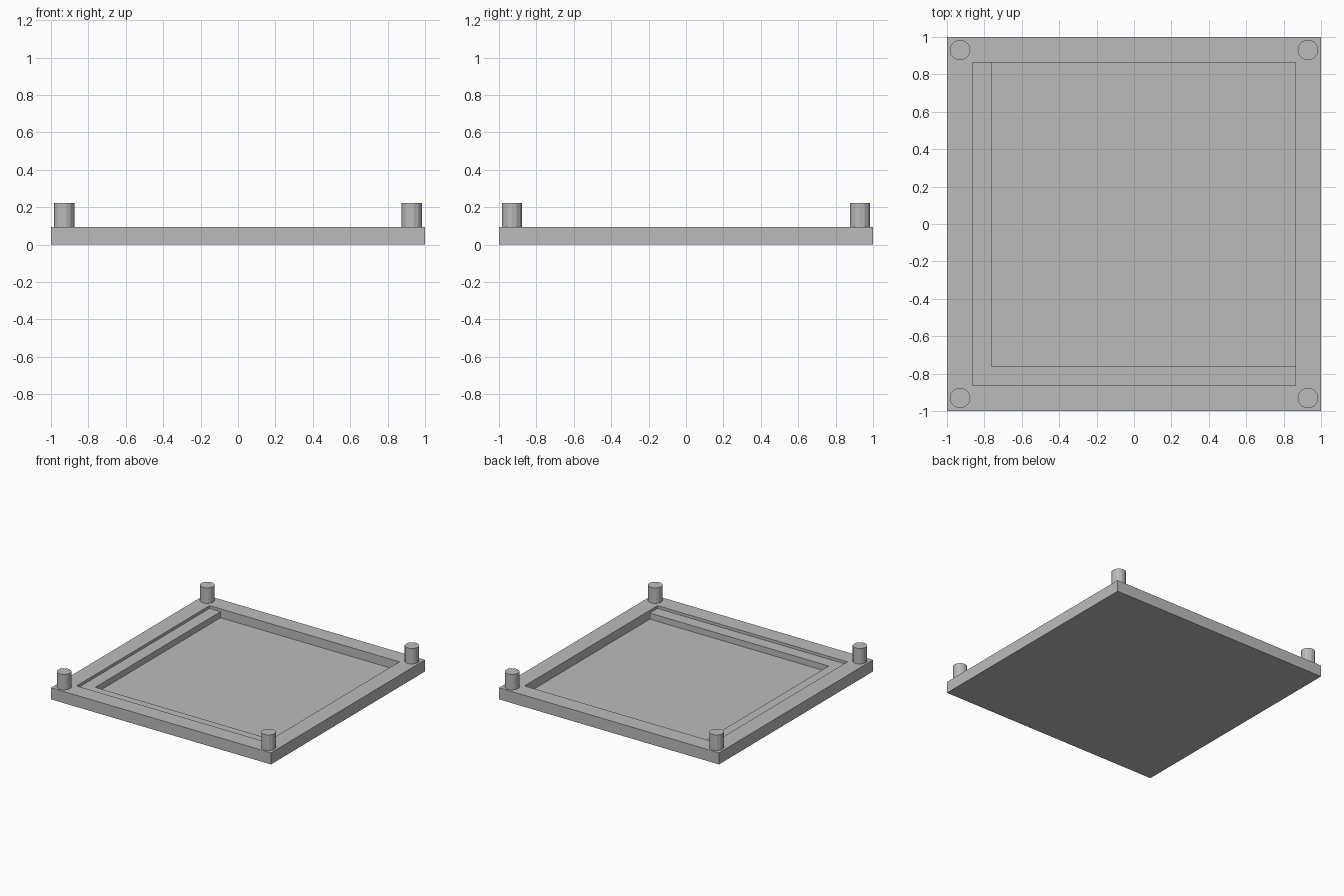
import bpy
import bmesh
from math import cos, sin, tau

if "Cube" in bpy.data.objects:
    bpy.data.objects.remove(bpy.data.objects["Cube"], do_unlink=True)

PLATE_TOP = 0.095
LEDGE_TOP = 0.072
FLOOR_TOP = 0.022
POST_TOP = 0.222
RECESS = 0.863
LEDGE_WIDTH = 0.1
POST_RADIUS, POST_SIDES, POST_OFFSET = 0.055, 14, 0.93

grey = bpy.data.materials.new("plain grey")
grey.use_nodes = True
grey.diffuse_color = (0.5, 0.5, 0.5, 1)
grey.node_tree.nodes["Principled BSDF"].inputs["Base Color"].default_value = grey.diffuse_color


def prism(name, outline, bottom, top):
    """Extrude a flat outline from bottom to top."""
    bm = bmesh.new()
    base = bm.faces.new([bm.verts.new((x, y, bottom)) for x, y in outline])
    side = bmesh.ops.extrude_face_region(bm, geom=[base], use_keep_orig=True)["geom"]
    verts = [v for v in side if isinstance(v, bmesh.types.BMVert)]
    bmesh.ops.translate(bm, verts=verts, vec=(0, 0, top - bottom))
    bmesh.ops.recalc_face_normals(bm, faces=bm.faces)
    mesh = bpy.data.meshes.new(name)
    bm.to_mesh(mesh)
    bm.free()
    mesh.materials.append(grey)
    obj = bpy.data.objects.new(name, mesh)
    bpy.context.collection.objects.link(obj)
    return obj


def square(low, high):
    return [(low, low), (high, low), (high, high), (low, high)]


def cut(target, cutter):
    """Subtract the cutter and discard it."""
    cutter.hide_render = True
    mod = target.modifiers.new("recess", "BOOLEAN")
    mod.operation = "DIFFERENCE"
    mod.solver = "EXACT"
    mod.object = cutter
    bpy.context.view_layer.objects.active = target
    bpy.ops.object.modifier_apply(modifier=mod.name)
    bpy.data.objects.remove(cutter, do_unlink=True)


# Square tray: shallow recess, then a deeper one leaving an L-shaped ledge
tray = prism("tray", square(-1, 1), 0, PLATE_TOP)
cut(tray, prism("recess_cutter", square(-RECESS, RECESS), LEDGE_TOP, PLATE_TOP + 0.1))
cut(tray, prism("floor_cutter", square(-RECESS + LEDGE_WIDTH, RECESS), FLOOR_TOP, PLATE_TOP + 0.1))

# Faceted locating posts at the corners
for y_name, sy in (("front", -1), ("back", 1)):
    for x_name, sx in (("right", -1), ("left", 1)):
        ring = [(sx * POST_OFFSET + POST_RADIUS * cos(tau * i / POST_SIDES),
                 sy * POST_OFFSET + POST_RADIUS * sin(tau * i / POST_SIDES))
                for i in range(POST_SIDES)]
        prism(f"{y_name}_{x_name}_post", ring, PLATE_TOP, POST_TOP)
